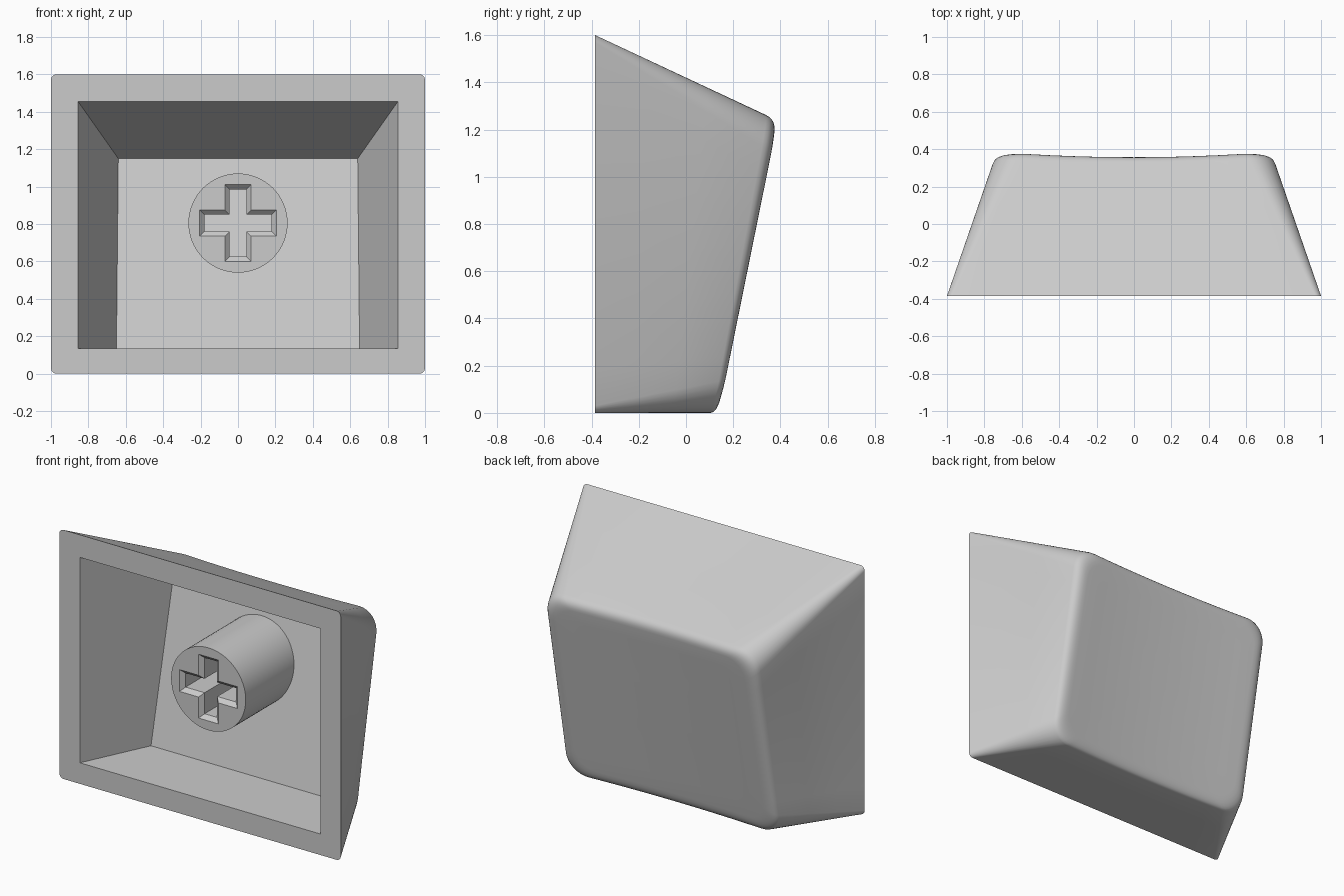
import bpy, bmesh, math
from mathutils import Vector

cube = bpy.data.objects.get("Cube")
if cube:
    bpy.data.objects.remove(cube)

FRONT = -0.385

grey = bpy.data.materials.new("light_grey_plastic")
grey.use_nodes = True
colour = (0.6, 0.6, 0.6, 1)
grey.diffuse_color = colour
grey.node_tree.nodes["Principled BSDF"].inputs["Base Color"].default_value = colour


def back_y(x, z):
    """Tilted back surface, hollowed sideways like a shallow cylinder."""
    return 0.14 + 0.203 * z - 0.026 * (1 - (x / 0.7) ** 2)


def floor_y(z):
    return 0.017 + 0.21 * z


def rounded_rect(half, top, r, arc=8, side=10):
    """Evenly divided rounded rectangle as (x, z) pairs, standing on z = 0."""
    corners = [(half - r, top - r), (r - half, top - r), (r - half, r), (half - r, r)]
    pts = []
    for i, (cx, cz) in enumerate(corners):
        for k in range(arc + 1):
            a = math.pi / 2 * (i + k / arc)
            pts.append(Vector((cx + r * math.cos(a), cz + r * math.sin(a))))
        a = math.pi / 2 * (i + 1)
        nx, nz = corners[(i + 1) % 4]
        end = Vector((nx + r * math.cos(a), nz + r * math.sin(a)))
        start = pts[-1]
        pts += [start.lerp(end, k / side) for k in range(1, side)]
    return pts


def ring(bm, pts):
    return [bm.verts.new(p) for p in pts]


def skin(bm, a, b):
    """Join two rings of equal size with quads."""
    for i in range(len(a)):
        j = (i + 1) % len(a)
        bm.faces.new((a[i], a[j], b[j], b[i]))


def fill_between(bm, outer, inner):
    """Flat face with a hole."""
    edges = []
    for loop in (outer, inner):
        for i in range(len(loop)):
            pair = (loop[i], loop[(i + 1) % len(loop)])
            edges.append(bm.edges.get(pair) or bm.edges.new(pair))
    bmesh.ops.triangle_fill(bm, edges=edges, use_beauty=True)


def finish(bm, name):
    bmesh.ops.recalc_face_normals(bm, faces=bm.faces[:])
    mesh = bpy.data.meshes.new(name)
    bm.to_mesh(mesh)
    bm.free()
    mesh.materials.append(grey)
    obj = bpy.data.objects.new(name, mesh)
    bpy.context.collection.objects.link(obj)
    bpy.ops.object.select_all(action="DESELECT")
    obj.select_set(True)
    bpy.context.view_layer.objects.active = obj
    bpy.ops.object.shade_smooth_by_angle(angle=math.radians(32))
    return obj


# Cap shell: tapered outer walls
bm = bmesh.new()
rim = [Vector((p.x, FRONT, p.y)) for p in rounded_rect(1.0, 1.6, 0.03)]
edge = [Vector((p.x, back_y(p.x, p.y), p.y)) for p in rounded_rect(0.74, 1.24, 0.14)]


def cap_point(p, s):
    x, z = p.x * s, 0.7 + (p.z - 0.7) * s
    return Vector((x, back_y(x, z), z))


rim_ring = ring(bm, rim)
rings = [rim_ring]
for t in (0.3, 0.62):
    rings.append(ring(bm, [a.lerp(b, t) for a, b in zip(rim, edge)]))

# Soft edge curving from the walls into the back surface
for k in range(7):
    t = k / 6
    pts = []
    for a, b in zip(rim, edge):
        p0, p2 = a.lerp(b, 0.94), cap_point(b, 0.9)
        pts.append(p0.lerp(b, t).lerp(b.lerp(p2, t), t))
    rings.append(ring(bm, pts))

# Dished back surface
for s in (0.75, 0.6, 0.45, 0.3, 0.15):
    rings.append(ring(bm, [cap_point(p, s) for p in edge]))
for a, b in zip(rings, rings[1:]):
    skin(bm, a, b)
bm.faces.new(rings[-1])

# Hollow inside with a tilted floor
LOW = 0.135
opening = ring(bm, [(x, FRONT, z) for x, z in
                    ((0.855, 1.455), (-0.855, 1.455), (-0.855, LOW), (0.855, LOW))])
inside = ring(bm, [(x, floor_y(z), z) for x, z in
                   ((0.64, 1.15), (-0.64, 1.15), (-0.65, LOW), (0.65, LOW))])
skin(bm, opening, inside)
bm.faces.new(inside)
fill_between(bm, rim_ring, opening)
finish(bm, "cap_shell")

# Stem: round post with a chamfered cross socket
bm = bmesh.new()
MID, TIP, SIDES = 0.805, -0.30, 64


def cross(inset):
    w, h = 0.07 - inset, 0.205 - inset
    quarter = [(h, w), (w, w), (w, h)]
    pts = []
    for i in range(4):
        for x, z in quarter:
            for _ in range(i):
                x, z = -z, x
            pts.append((x, MID + z))
    return pts


circle = [(0.265 * math.cos(a), MID + 0.265 * math.sin(a))
          for a in (2 * math.pi * i / SIDES for i in range(SIDES))]
tip = ring(bm, [(x, TIP, z) for x, z in circle])
base = ring(bm, [(x, floor_y(z), z) for x, z in circle])
skin(bm, tip, base)
mouth = ring(bm, [(x, TIP, z) for x, z in cross(0)])
throat = ring(bm, [(x, TIP + 0.025, z) for x, z in cross(0.025)])
bottom = ring(bm, [(x, floor_y(z), z) for x, z in cross(0.025)])
skin(bm, mouth, throat)
skin(bm, throat, bottom)
fill_between(bm, tip, mouth)
fill_between(bm, base, bottom)
finish(bm, "stem")
